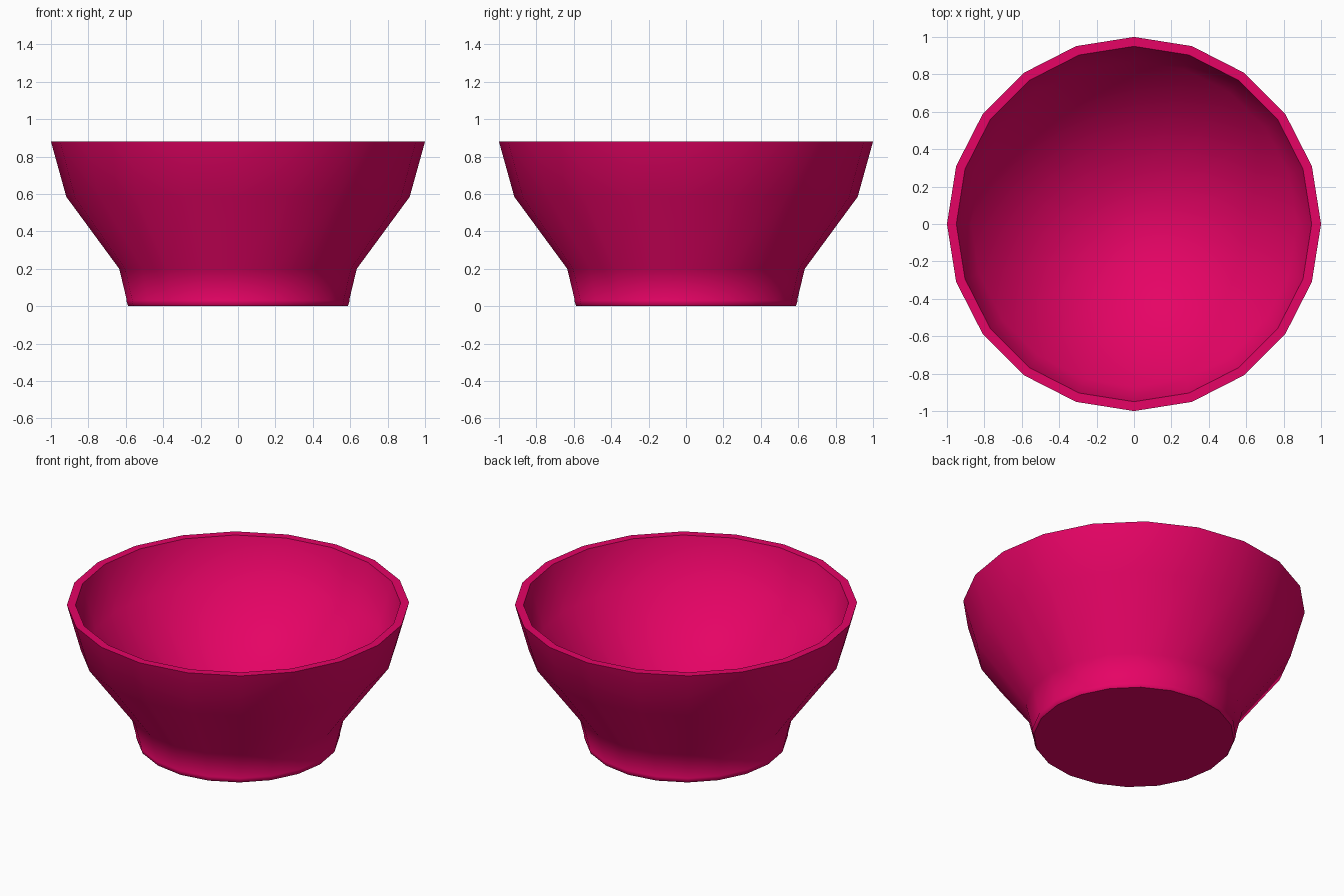
import bpy
import bmesh
from math import cos, sin, tau

if "Cube" in bpy.data.objects:
    bpy.data.objects.remove(bpy.data.objects["Cube"], do_unlink=True)

SIDES = 20

# Single glaze colour
glaze = bpy.data.materials.new("raspberry_pink")
glaze.use_nodes = True
colour = (0.79, 0.001, 0.13, 1)
glaze.diffuse_color = colour
glaze.node_tree.nodes["Principled BSDF"].inputs["Base Color"].default_value = colour

# Bowl section as (radius, height), from underside over the rim to the inner floor
profile = [
    (0.585, 0), (0.59, 0.006), (0.597, 0.03), (0.595, 0.034),  # foot with a fine lip
    (0.635, 0.2), (0.918, 0.585), (1, 0.88),                   # outer wall
    (0.95, 0.88), (0.87, 0.6), (0.25, 0.18),                   # rim and sloping inside
]
SHARP_RINGS = {0, 6, 7}                                        # foot and rim edges

bm = bmesh.new()
rings = [[bm.verts.new((r * cos(tau * i / SIDES), r * sin(tau * i / SIDES), z))
          for i in range(SIDES)] for r, z in profile]

# Walls between neighbouring rings
for low, high in zip(rings, rings[1:]):
    for i in range(SIDES):
        j = (i + 1) % SIDES
        bm.faces.new((low[i], low[j], high[j], high[i]))

# Underside and inner floor
bm.faces.new(rings[0][::-1])
bm.faces.new(rings[-1])

# Smooth shading with crisp foot and rim edges
for face in bm.faces:
    face.smooth = True
for n in SHARP_RINGS:
    for i in range(SIDES):
        bm.edges.get((rings[n][i], rings[n][(i + 1) % SIDES])).smooth = False

mesh = bpy.data.meshes.new("bowl")
bm.to_mesh(mesh)
bm.free()
mesh.materials.append(glaze)
bowl = bpy.data.objects.new("bowl", mesh)
bpy.context.collection.objects.link(bowl)
